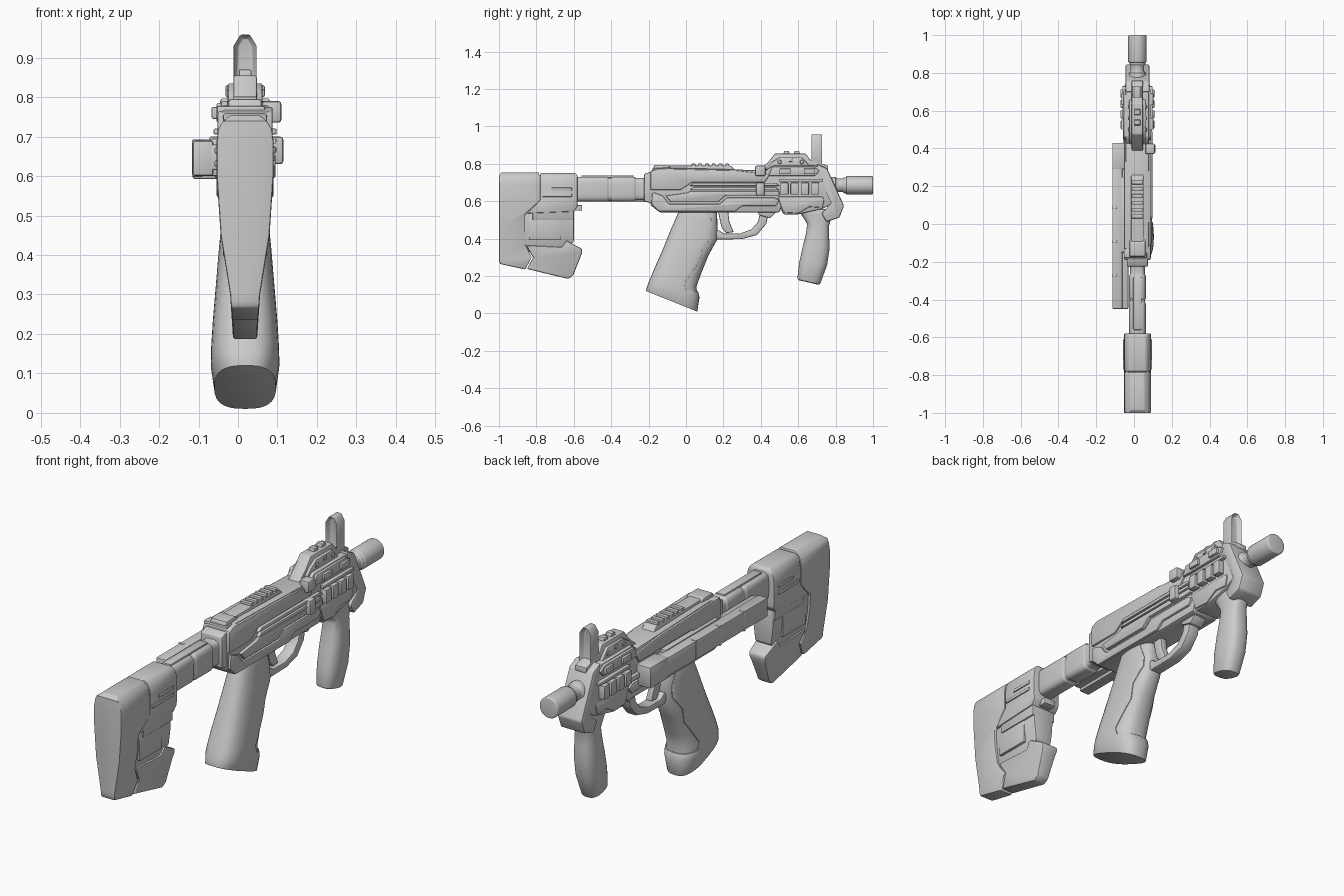
import bpy, bmesh, math
from mathutils import Vector

X = 0.018  # centre line of the gun; the side-mounted magazine shifts it off x = 0


def finish(name, bm, bevel=0.0, segs=2, clip=None):
    bmesh.ops.recalc_face_normals(bm, faces=bm.faces)
    me = bpy.data.meshes.new(name)
    bm.to_mesh(me)
    bm.free()
    ob = bpy.data.objects.new(name, me)
    bpy.context.collection.objects.link(ob)
    for o in bpy.context.selected_objects:
        o.select_set(False)
    ob.select_set(True)
    bpy.context.view_layer.objects.active = ob
    if clip:
        m = ob.modifiers.new("clip", 'BOOLEAN')
        m.operation, m.object, m.solver = 'INTERSECT', clip, 'EXACT'
        bpy.ops.object.modifier_apply(modifier="clip")
    if bevel:
        m = ob.modifiers.new("bevel", 'BEVEL')
        m.width, m.segments, m.limit_method = bevel, segs, 'ANGLE'
        m.angle_limit = math.radians(35)
        bpy.ops.object.modifier_apply(modifier="bevel")
    bpy.ops.object.shade_smooth_by_angle(angle=math.radians(35))
    return ob


def width_at(table, z):
    for (z0, w0), (z1, w1) in zip(table, table[1:]):
        if z <= z1:
            t = max(0, (z - z0) / (z1 - z0))
            return w0 + (w1 - w0) * t
    return table[-1][1]


def prof(name, pts, x0, x1, bevel=0.006, taper=None, k=1.0):
    """Extrude a side (y, z) outline from x0 to x1; taper gives half width by height."""
    bm = bmesh.new()
    f = bm.faces.new([bm.verts.new((x0, y, z)) for y, z in pts])
    r = bmesh.ops.extrude_face_region(bm, geom=[f])
    bmesh.ops.translate(bm, vec=(x1 - x0, 0, 0),
                        verts=[v for v in r['geom'] if isinstance(v, bmesh.types.BMVert)])
    if taper:
        for z, _ in taper[1:-1]:
            bmesh.ops.bisect_plane(bm, geom=bm.verts[:] + bm.edges[:] + bm.faces[:],
                                   plane_co=(0, 0, z), plane_no=(0, 0, 1))
        for v in bm.verts:
            v.co.x = X + math.copysign(width_at(taper, v.co.z) * k, v.co.x - X)
    return finish(name, bm, bevel)


def sym(name, pts, hw, bevel=0.006):
    return prof(name, pts, X - hw, X + hw, bevel)


def box(name, x0, x1, y0, y1, z0, z1, bevel=0.005):
    return prof(name, [(y0, z0), (y1, z0), (y1, z1), (y0, z1)], x0, x1, bevel)


def loft(name, secs, p=2.0, n=32, bevel=0.006, grow=1.0, clip=None):
    """Skin superellipse sections given as back y,z, front y,z, half width."""
    bm = bmesh.new()
    rings = []
    for yb, zb, yf, zf, hw in secs:
        ring = []
        for i in range(n):
            a = 2 * math.pi * i / n
            c, s = math.cos(a), math.sin(a)
            c = math.copysign(abs(c) ** (2 / p), c)
            s = math.copysign(abs(s) ** (2 / p), s)
            mid, d = Vector(((yb + yf) / 2, (zb + zf) / 2)), Vector((yf - yb, zf - zb)) / 2
            q = mid + d * c * grow
            ring.append(bm.verts.new((X + hw * grow * s, q.x, q.y)))
        rings.append(ring)
    for a, b in zip(rings, rings[1:]):
        for i in range(n):
            bm.faces.new((a[i], a[(i + 1) % n], b[(i + 1) % n], b[i]))
    bm.faces.new(rings[0])
    bm.faces.new(rings[-1])
    return finish(name, bm, bevel, clip=clip)


def tube(name, z, steps, p=2.0, flat=1.0, bevel=0.005):
    return loft(name, [(y, z - r, y, z + r, r * flat) for y, r in steps], p, bevel=bevel)


# Shoulder stock: tapered pad, sleeve, recessed web and toe
TAPER = [(0.18, .030), (0.3, .038), (0.45, .062), (0.6, .072), (0.69, .072),
         (0.72, .067), (0.74, .055), (0.755, .036)]
prof("stock_pad", [(-1, .74), (-.985, .755), (-.785, .755), (-.785, .60), (-.86, .53), (-.86, .37),
                   (-.825, .30), (-.86, .235), (-.995, .265), (-1, .28)], -1, 1, .006, TAPER)
prof("stock_sleeve", [(-.78, .75), (-.59, .75), (-.58, .735), (-.58, .57), (-.60, .545), (-.85, .535),
                      (-.78, .605)], -1, 1, .006, TAPER, 1.0)
prof("stock_sleeve_core", [(-.82, .74), (-.60, .74), (-.60, .5), (-.82, .5)], -1, 1, .004, TAPER, .93)
prof("stock_web", [(-.88, .56), (-.60, .56), (-.60, .385), (-.66, .33), (-.88, .33)], -1, 1, .005, TAPER, .82)
prof("stock_toe", [(-.855, .365), (-.665, .355), (-.64, .39), (-.555, .345), (-.555, .325), (-.605, .20),
                   (-.63, .185), (-.85, .238), (-.818, .30)], -1, 1, .008, TAPER, 1.0)
box("stock_web_panel", X - .056, X + .056, -.84, -.67, .395, .53)
box("stock_catch", X - .03, X + .03, -.60, -.555, .55, .58)
for s in (-1, 1):
    for i, z in enumerate((.632, .665)):
        xs = sorted((X + s * .06, X + s * .077))
        box("stock_rib", *xs, -.77 + .05 * i, -.61, z - .008, z + .008, .003)

# Buffer tube with ring grooves
tube("buffer_tube", .665, [(-.62, .066), (-.42, .066), (-.415, .060), (-.40, .060), (-.395, .066),
                           (-.275, .066), (-.27, .059), (-.225, .059), (-.22, .07), (-.18, .07)], 4, .68, .003)
box("tube_top_rail", X - .022, X + .022, -.56, -.28, .725, .738)
sym("tube_collar", [(-.225, .60), (-.17, .585), (-.17, .765), (-.225, .745)], .056)

# Receiver
sym("receiver", [(-.19, .58), (-.14, .54), (.50, .54), (.52, .60), (.56, .76), (.26, .77),
                 (-.12, .78), (-.19, .765)], .062, .010)
sym("receiver_upper", [(-.19, .66), (-.03, .66), (.03, .70), (.42, .70), (.45, .745), (.27, .765),
                       (-.15, .775), (-.19, .76)], .07)
sym("receiver_lower", [(-.185, .585), (-.145, .545), (.26, .545), (.30, .575), (.48, .575), (.50, .605),
                       (.47, .62), (.22, .62), (.18, .585), (-.09, .585), (-.125, .63), (-.18, .65)], .072)
sym("receiver_mid_plate", [(-.11, .63), (-.08, .595), (.17, .595), (.21, .63), (.50, .63), (.50, .655),
                           (.03, .655), (0, .645)], .077, .005)
for z in (.667, .69):
    prof("side_strip", [(.02, z - .008), (.50, z - .008), (.48, z + .008), (.04, z + .008)],
         X + .05, X + .079, .004)
box("charging_nub", .06, .11, .37, .425, .735, .79, .008)
box("side_catch", X + .05, .115, .375, .42, .63, .70, .008)
box("rear_cross_block", X - .072, X + .05, -.18, -.13, .74, .778)

# Top rail with ridges
sym("top_rail", [(-.15, .76), (-.12, .79), (.24, .79), (.27, .76)], .033)
sym("rear_sight_base", [(-.18, .76), (-.17, .795), (-.10, .795), (-.08, .78)], .042)
for i in range(6):
    y = .03 + i * .036
    box("rail_ridge", X - .03, X + .03, y, y + .02, .785, .801, .003)

# Fore end with slatted side rails and angled nose frame
sym("fore_end", [(.42, .76), (.46, .79), (.70, .79), (.76, .72), (.79, .59), (.73, .56), (.60, .53),
                 (.52, .53), (.49, .60)], .062, .008)
sym("fore_end_skirt", [(.49, .625), (.52, .54), (.60, .535), (.66, .57), (.73, .565), (.74, .61),
                       (.73, .625)], .068)
sym("nose_frame", [(.70, .80), (.755, .775), (.845, .575), (.82, .512), (.75, .49), (.725, .535),
                   (.775, .59), (.70, .75)], .064, .008)
sym("nose_brow", [(.44, .735), (.69, .735), (.715, .765), (.68, .785), (.46, .785)], .073)
for s in (-1, 1):
    xs = sorted((X + s * .05, X + s * .08))
    box("side_rail_bar", *xs, .50, .73, .705, .72, .004)
    for i in range(4):
        y = .505 + i * .055
        xs = sorted((X + s * .05, X + s * .09))
        box("side_rail_slat", *xs, y, y + .042, .635, .70, .004)
    for y in (.50, .63):
        xs = sorted((X + s * .05, X + s * .085))
        box("brow_lug", *xs, y, y + .06, .745, .775, .004)

# Barrel and muzzle
tube("barrel", .685, [(.70, .045), (.80, .045), (.805, .036), (.84, .036), (.845, .043), (.855, .043),
                      (.858, .049), (.995, .049), (1.0, .045)], bevel=.002)

# Sight housing, knobs and pointed front sight
sym("sight_housing", [(.37, .75), (.44, .81), (.475, .855), (.64, .855), (.665, .82), (.76, .79),
                      (.76, .76)], .03)
sym("sight_side_plate", [(.42, .77), (.46, .81), (.50, .835), (.62, .835), (.66, .79), (.66, .77)], .044)
for y in (.52, .575):
    sym("sight_knob", [(y, .85), (y + .035, .85), (y + .03, .87), (y + .005, .87)], .016, .004)
for s in (-1, 1):
    for y, z in ((.49, .80), (.55, .81), (.61, .80)):
        xs = sorted((X + s * .035, X + s * .05))
        box("sight_screw", *xs, y, y + .02, z, z + .02, .005)
bm = bmesh.new()
outline = [(-.029, .79), (.029, .79), (.029, .93), (.012, .958), (-.012, .958), (-.029, .93)]
f = bm.faces.new([bm.verts.new((X + x, .668, z)) for x, z in outline])
r = bmesh.ops.extrude_face_region(bm, geom=[f])
bmesh.ops.translate(bm, vec=(0, .062, 0), verts=[v for v in r['geom'] if isinstance(v, bmesh.types.BMVert)])
bmesh.ops.recalc_face_normals(bm, faces=bm.faces)
ends = [f for f in bm.faces if abs(f.normal.y) > .9]
bmesh.ops.inset_individual(bm, faces=ends, thickness=.011, depth=0)
for f in ends:
    bmesh.ops.translate(bm, verts=f.verts, vec=-f.normal * .022)
finish("front_sight", bm, .003)

# Side magazine on the left
box("magazine", -.115, -.062, -.45, .43, .60, .69, .007)
box("magazine_inner", -.075, -.03, -.45, .29, .615, .68, .006)
box("magazine_front_block", -.115, -.04, .29, .43, .592, .692, .007)
box("magazine_well", -.07, 0, -.15, .25, .60, .695)
for y in (-.28, -.1, .08):
    box("magazine_rib", -.1165, -.09, y, y + .012, .598, .692, .002)

# Pistol grip: core plus a raised shell trimmed to a stepped outline
GRIP = [(-.03, .57, .17, .56, .052), (-.05, .52, .172, .48, .058), (-.085, .44, .175, .40, .066),
        (-.125, .34, .125, .31, .074), (-.165, .25, .085, .21, .082), (-.19, .19, .06, .14, .086),
        (-.205, .155, .072, .085, .087), (-.215, .12, .06, .01, .078)]
loft("pistol_grip", GRIP, 2.7, bevel=.012, grow=.96)
clip = prof("grip_shell_cutter", [(-.4, .6), (.10, .6), (.145, .47), (.145, .42), (.09, .35), (.075, .28),
                                  (-.01, .16), (.0, .125), (.2, .10), (.2, -.1), (-.4, -.1)], -.3, .3, 0)
loft("grip_shell", GRIP, 2.7, bevel=.004, clip=clip)
clip.hide_render = True
clip.hide_set(True)

# Trigger and guard
sym("trigger_guard", [(.15, .42), (.17, .395), (.30, .398), (.38, .42), (.43, .48), (.445, .56), (.40, .56),
                      (.385, .49), (.35, .45), (.29, .428), (.20, .428), (.17, .45)], .028)
sym("guard_front_root", [(.38, .55), (.39, .525), (.45, .51), (.49, .55)], .035)
sym("trigger", [(.17, .55), (.225, .55), (.232, .49), (.255, .435), (.215, .43), (.19, .46)], .016)

# Fore grip
loft("fore_grip", [(.59, .56, .79, .56, .05), (.615, .53, .78, .52, .05), (.648, .48, .765, .47, .048),
                   (.64, .42, .765, .42, .052), (.622, .35, .768, .35, .055), (.605, .27, .755, .26, .055),
                   (.595, .18, .715, .152, .046)], 2.6, bevel=.010)
